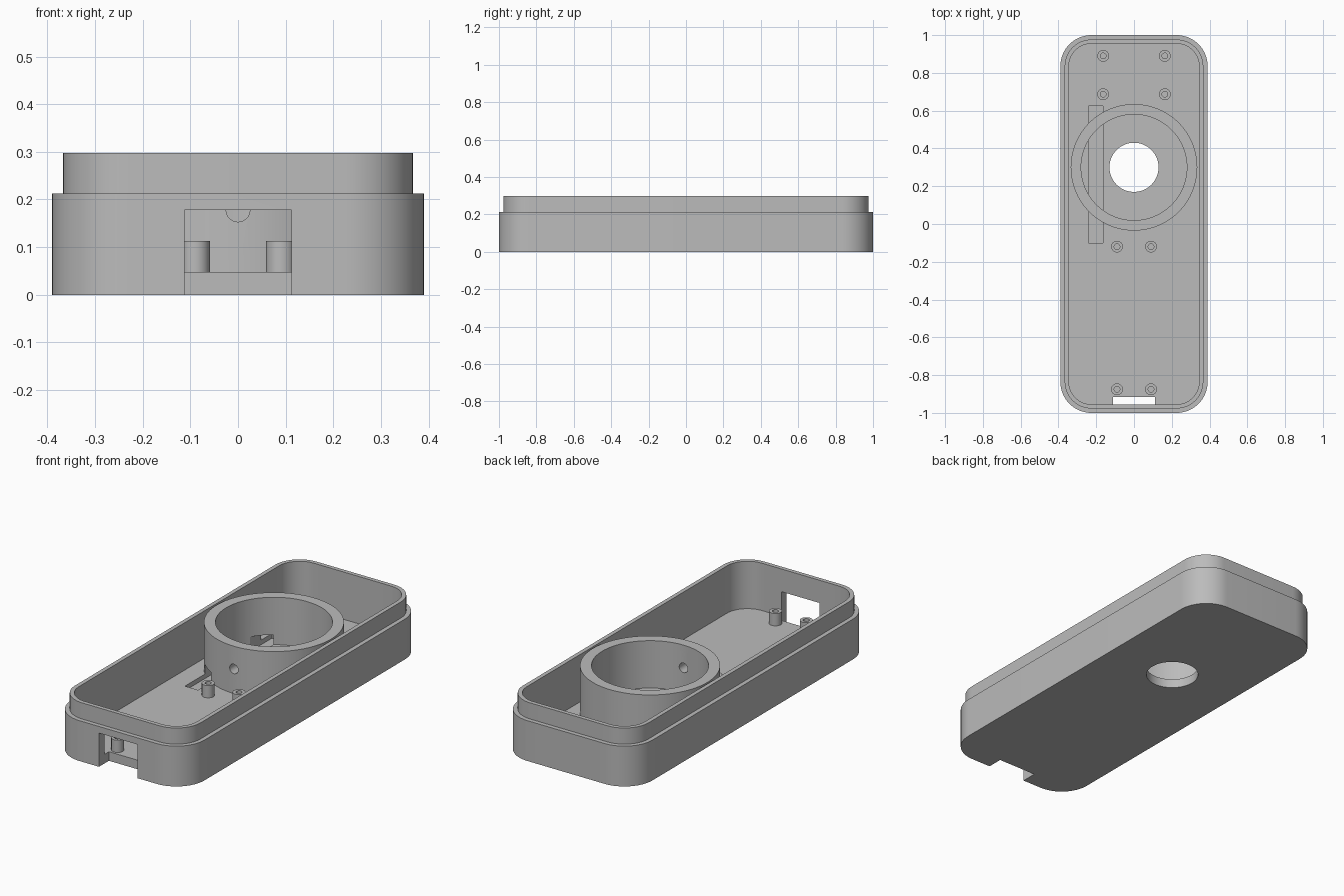
import bpy, bmesh, math

if "Cube" in bpy.data.objects:
    bpy.data.objects.remove(bpy.data.objects["Cube"])

grey = bpy.data.materials.new("plain_grey")
grey.diffuse_color = (0.5, 0.5, 0.5, 1)
grey.use_nodes = True
grey.node_tree.nodes["Principled BSDF"].inputs["Base Color"].default_value = grey.diffuse_color

FLOOR, STEP, TOP = 0.048, 0.213, 0.298
RING_Y = 0.30


def make_object(name, bm):
    bmesh.ops.recalc_face_normals(bm, faces=bm.faces)
    mesh = bpy.data.meshes.new(name)
    bm.to_mesh(mesh)
    bm.free()
    mesh.materials.append(grey)
    obj = bpy.data.objects.new(name, mesh)
    bpy.context.collection.objects.link(obj)
    return obj


def loft(bm, rings, closed=False):
    """Bridge a list of equal-length point loops; cap the ends or join them."""
    loops = [[bm.verts.new(p) for p in ring] for ring in rings]
    n = len(loops[0])
    pairs = list(zip(loops, loops[1:]))
    if closed:
        pairs.append((loops[-1], loops[0]))
    else:
        bm.faces.new(loops[0])
        bm.faces.new(loops[-1])
    for a, b in pairs:
        for i in range(n):
            j = (i + 1) % n
            bm.faces.new((a[i], a[j], b[j], b[i]))


def rounded_rect(inset, z, hx=0.39, hy=1.0, r=0.165, seg=16):
    r, hx, hy = r - inset, hx - inset, hy - inset
    pts = []
    for k, (sx, sy) in enumerate([(1, 1), (-1, 1), (-1, -1), (1, -1)]):
        for i in range(seg + 1):
            a = math.pi / 2 * (k + i / seg)
            pts.append((sx * (hx - r) + r * math.cos(a), sy * (hy - r) + r * math.sin(a), z))
    return pts


def circle(x, y, z, r, seg):
    return [(x + r * math.cos(2 * math.pi * i / seg), y + r * math.sin(2 * math.pi * i / seg), z)
            for i in range(seg)]


def tube(name, x, y, z0, z1, ro, ri, seg):
    bm = bmesh.new()
    loft(bm, [circle(x, y, z0, ro, seg), circle(x, y, z1, ro, seg),
              circle(x, y, z1, ri, seg), circle(x, y, z0, ri, seg)], closed=True)
    return make_object(name, bm)


def box(name, lo, hi):
    bm = bmesh.new()
    loft(bm, [[(lo[0], lo[1], z), (hi[0], lo[1], z), (hi[0], hi[1], z), (lo[0], hi[1], z)]
              for z in (lo[2], hi[2])])
    return make_object(name, bm)


def cut(obj, *cutters):
    bpy.context.view_layer.objects.active = obj
    for c in cutters:
        mod = obj.modifiers.new("cut", 'BOOLEAN')
        mod.operation, mod.solver, mod.object = 'DIFFERENCE', 'EXACT', c
        bpy.ops.object.modifier_apply(modifier=mod.name)


# Tray shell with stepped lip and hollow inside
bm = bmesh.new()
loft(bm, [rounded_rect(0, 0), rounded_rect(0, STEP), rounded_rect(0.023, STEP),
          rounded_rect(0.023, TOP), rounded_rect(0.045, TOP), rounded_rect(0.045, FLOOR)])
shell = make_object("tray_shell", bm)

# Round collar around the floor opening
collar = tube("round_collar", 0, RING_Y, FLOOR, TOP, 0.335, 0.28, 96)

# Cutters: front port, floor opening, cable channel, collar cable hole
port = box("port_cutter", (-0.112, -1.1, -0.1), (0.112, -0.917, 0.178))
channel = box("channel_cutter", (-0.24, -0.10, 0.024), (-0.163, 0.625, 0.10))
bm = bmesh.new()
loft(bm, [circle(0, RING_Y, z, 0.13, 64) for z in (-0.1, 0.15)])
opening = make_object("opening_cutter", bm)
bm = bmesh.new()
loft(bm, [[(x, y, z + 0.178) for x, z, _ in circle(0, 0, 0, 0.025, 32)] for y in (-0.1, 0.1)])
cable_hole = make_object("cable_hole_cutter", bm)

cut(shell, port, opening, channel)
cut(collar, channel, cable_hole)
for c in (port, channel, opening, cable_hole):
    bpy.data.objects.remove(c)

# Screw standoffs, mirrored in x
parts = [shell, collar]
for label, x, y in [("rear", 0.163, 0.89), ("rear_inner", 0.163, 0.687),
                    ("middle", 0.09, -0.12), ("front", 0.09, -0.875)]:
    for side, s in (("left", -1), ("right", 1)):
        parts.append(tube(f"{label}_standoff_{side}", s * x, y, FLOOR, 0.113, 0.031, 0.015, 32))

# Smooth curved walls, keep edges sharp
for o in parts:
    bpy.ops.object.select_all(action='DESELECT')
    o.select_set(True)
    bpy.context.view_layer.objects.active = o
    bpy.ops.object.shade_smooth_by_angle(angle=math.radians(30))
